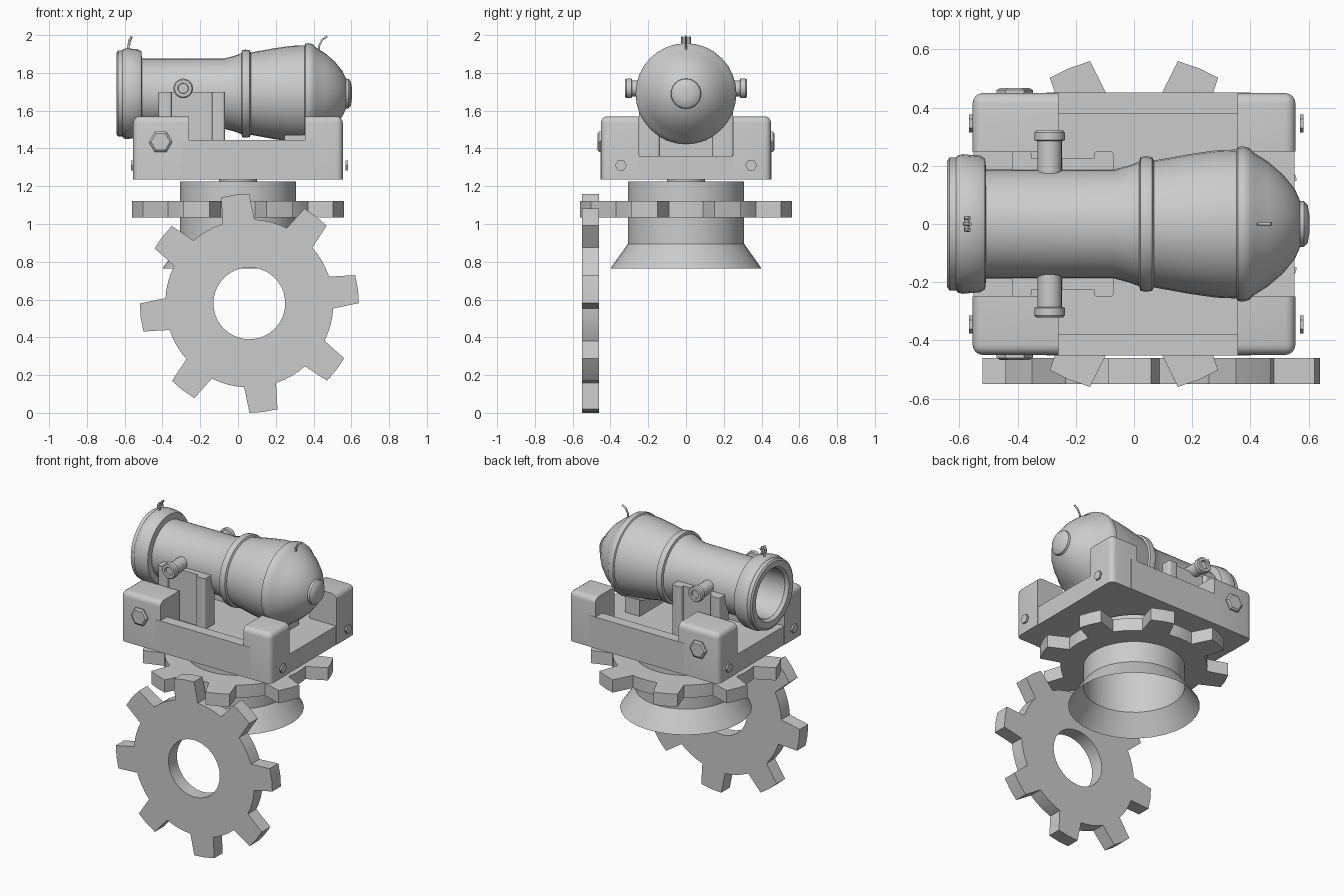
import bpy, bmesh, math
from mathutils import Matrix, Vector

if "Cube" in bpy.data.objects:
    bpy.data.objects.remove(bpy.data.objects["Cube"])

ALONG_X = Matrix.Rotation(math.pi / 2, 4, 'Y')
ALONG_Y = Matrix.Rotation(-math.pi / 2, 4, 'X')


def finish(name, bm, smooth=None, mirror_y=False):
    bmesh.ops.remove_doubles(bm, verts=bm.verts, dist=1e-5)
    bmesh.ops.recalc_face_normals(bm, faces=bm.faces)
    me = bpy.data.meshes.new(name)
    bm.to_mesh(me)
    bm.free()
    ob = bpy.data.objects.new(name, me)
    bpy.context.collection.objects.link(ob)
    if mirror_y:
        mod = ob.modifiers.new("mirror", 'MIRROR')
        mod.use_axis = (False, True, False)
    if smooth:
        bpy.ops.object.select_all(action='DESELECT')
        ob.select_set(True)
        bpy.context.view_layer.objects.active = ob
        bpy.ops.object.shade_smooth_by_angle(angle=math.radians(smooth))
    return ob


def lathe(name, profile, pos, axis=Matrix(), segs=32, smooth=35, mirror_y=False):
    """Revolve (radius, height) points about the local z axis."""
    bm = bmesh.new()
    vs = [bm.verts.new((r, 0, h)) for r, h in profile]
    es = [bm.edges.new(p) for p in zip(vs, vs[1:])]
    bmesh.ops.spin(bm, geom=vs + es, axis=(0, 0, 1), cent=(0, 0, 0),
                   angle=2 * math.pi, steps=segs)
    bmesh.ops.remove_doubles(bm, verts=bm.verts, dist=1e-5)
    bm.transform(Matrix.Translation(pos) @ axis)
    return finish(name, bm, smooth, mirror_y)


def box(name, lo, hi, bevel=0.0, pick=lambda a, b: True, mirror_y=False):
    bm = bmesh.new()
    lo, hi = Vector(lo), Vector(hi)
    size = hi - lo
    bmesh.ops.create_cube(bm, size=1, matrix=Matrix.Translation((lo + hi) / 2)
                          @ Matrix.Diagonal((*size, 1)))
    if bevel:
        edges = [e for e in bm.edges if pick(e.verts[0].co, e.verts[1].co)]
        bmesh.ops.bevel(bm, geom=edges, offset=bevel, segments=4,
                        profile=0.5, affect='EDGES')
    return finish(name, bm, 35 if bevel else None, mirror_y)


def gear(name, pos, hole, offset, thick, axis=Matrix(), teeth=8):
    """Flat gear ring with straight-sided teeth."""
    tip, root = 0.58, 0.445
    shape = [(-11, root), (-7.4, tip), (0, tip), (7.4, tip), (11, root),
             (17, root), (22.5, root), (28, root)]
    bm = bmesh.new()
    inner, outer = [], []
    for i in range(teeth):
        for a, r in shape:
            t = math.radians(offset + i * 360 / teeth + a)
            d = Vector((math.cos(t), math.sin(t), 0))
            low = Vector((0, 0, -thick / 2))
            outer.append(bm.verts.new(d * r + low))
            inner.append(bm.verts.new(d * hole + low))
    n = len(outer)
    for i in range(n):
        j = (i + 1) % n
        bm.faces.new((outer[i], outer[j], inner[j], inner[i]))
    ext = bmesh.ops.extrude_face_region(bm, geom=bm.faces[:])
    bmesh.ops.translate(bm, vec=(0, 0, thick),
                        verts=[v for v in ext['geom'] if isinstance(v, bmesh.types.BMVert)])
    bm.transform(Matrix.Translation(pos) @ axis)
    return finish(name, bm, 20)


def rod(name, points, radius):
    cu = bpy.data.curves.new(name, 'CURVE')
    cu.dimensions = '3D'
    cu.bevel_depth = radius
    cu.bevel_resolution = 1
    cu.use_fill_caps = True
    sp = cu.splines.new('POLY')
    sp.points.add(len(points) - 1)
    for p, co in zip(sp.points, points):
        p.co = (*co, 1)
    ob = bpy.data.objects.new(name, cu)
    bpy.context.collection.objects.link(ob)
    return ob


# Barrel with muzzle swell, bands, domed breech and hollow bore
barrel = [(0, -0.2), (0.155, -0.2), (0.16, -0.62), (0.175, -0.64), (0.215, -0.643),
          (0.228, -0.635), (0.228, -0.612), (0.236, -0.605), (0.24, -0.59), (0.235, -0.53),
          (0.225, -0.512), (0.187, -0.508), (0.187, -0.07), (0.2, -0.02), (0.214, 0.018),
          (0.23, 0.022), (0.233, 0.04), (0.23, 0.062), (0.218, 0.068), (0.24, 0.19),
          (0.253, 0.28), (0.256, 0.352), (0.265, 0.357), (0.267, 0.375), (0.262, 0.395),
          (0.245, 0.412), (0.215, 0.46), (0.17, 0.512), (0.12, 0.553), (0.08, 0.571),
          (0.078, 0.585), (0.065, 0.597), (0.03, 0.603), (0, 0.604)]
lathe("barrel", barrel, (0, 0, 1.69), ALONG_X)

# Trunnion pins with capped ends
lathe("trunnions", [(0.042, 0.14), (0.042, 0.285), (0.052, 0.288), (0.052, 0.315),
                    (0.046, 0.322), (0.028, 0.322), (0.026, 0.308), (0, 0.308)],
      (-0.29, 0, 1.718), ALONG_Y, 20, mirror_y=True)

# Sights on the muzzle and breech
for y in (-0.02, 0.02):
    rod("front_sight_prong", [(-0.575, y, 1.955), (-0.577, y, 1.97), (-0.565, y, 1.99)], 0.007)
rod("front_sight_bar", [(-0.575, -0.025, 1.955), (-0.575, 0.025, 1.955)], 0.009)
rod("front_sight_stem", [(-0.585, 0, 1.91), (-0.577, 0, 1.96), (-0.563, 0, 1.992)], 0.007)
rod("breech_hook", [(0.425, 0, 1.9), (0.43, 0, 1.945), (0.445, 0, 1.975), (0.472, 0, 1.994)], 0.006)

# Cheek supports under the trunnions
box("trunnion_support", (-0.37, 0.14, 1.34), (-0.12, 0.225, 1.70), mirror_y=True)
for x0, x1 in ((-0.42, -0.352), (-0.138, -0.07)):
    box("support_post", (x0, 0.14, 1.34), (x1, 0.25, 1.70), 0.012,
        lambda a, b: abs(a.z - b.z) > 0.1, mirror_y=True)

# Saddle under the breech
bm = bmesh.new()
saddle = [(-0.14, 1.35), (-0.14, 1.47), (-0.09, 1.45), (0, 1.435), (0.09, 1.45),
          (0.14, 1.47), (0.14, 1.35)]
face = bm.faces.new([bm.verts.new((0.245, y, z)) for y, z in saddle])
ext = bmesh.ops.extrude_face_region(bm, geom=[face])
bmesh.ops.translate(bm, vec=(0.11, 0, 0),
                    verts=[v for v in ext['geom'] if isinstance(v, bmesh.types.BMVert)])
finish("breech_saddle", bm)

# Carriage: floor, side rails and rounded corner blocks
box("carriage_floor", (-0.552, -0.38, 1.235), (0.552, 0.38, 1.36))
box("side_rail", (-0.3, 0.38, 1.235), (0.4, 0.452, 1.445), mirror_y=True)
for x0, x1, end in ((-0.555, -0.26, -0.555), (0.355, 0.555, 0.555)):
    def outer_edge(a, b, end=end):
        on_end = abs(a.x - end) < 1e-4 and abs(b.x - end) < 1e-4
        on_side = a.y > 0.44 and b.y > 0.44
        on_top = a.z > 1.5 and b.z > 1.5
        return on_end + on_side + on_top == 2
    box("corner_block", (x0, 0.25, 1.235), (x1, 0.45, 1.57), 0.035, outer_edge, mirror_y=True)

# Hexagonal side bolts and end bolts
lathe("side_bolt", [(0, 0.44), (0.062, 0.44), (0.062, 0.46), (0.05, 0.468), (0, 0.468)],
      (-0.41, 0, 1.435), ALONG_Y, 6, None, mirror_y=True)
for x in (-0.567, 0.57):
    lathe("end_bolt", [(0, 0), (0.031, 0), (0.031, 0.012), (0, 0.012)],
          (x, 0.345, 1.31), ALONG_X @ Matrix.Rotation(math.pi / 6, 4, 'Z'), 6, None, mirror_y=True)

# Pedestal: open-bottomed flared tube with a pivot on top
lathe("pedestal", [(0.40, 0.765), (0.308, 0.895), (0.308, 1.225), (0, 1.225)], (0, 0, 0))
lathe("pivot_disc", [(0, 1.22), (0.1, 1.22), (0.1, 1.24), (0, 1.24)], (0, 0, 0), segs=20)

# Turning gear and drive gear
gear("turning_gear", (0, 0, 1.078), 0.308, 22.5, 0.085)
gear("drive_gear", (0.06, -0.505, 0.58), 0.19, 7.5, 0.09, Matrix.Rotation(math.pi / 2, 4, 'X'))
